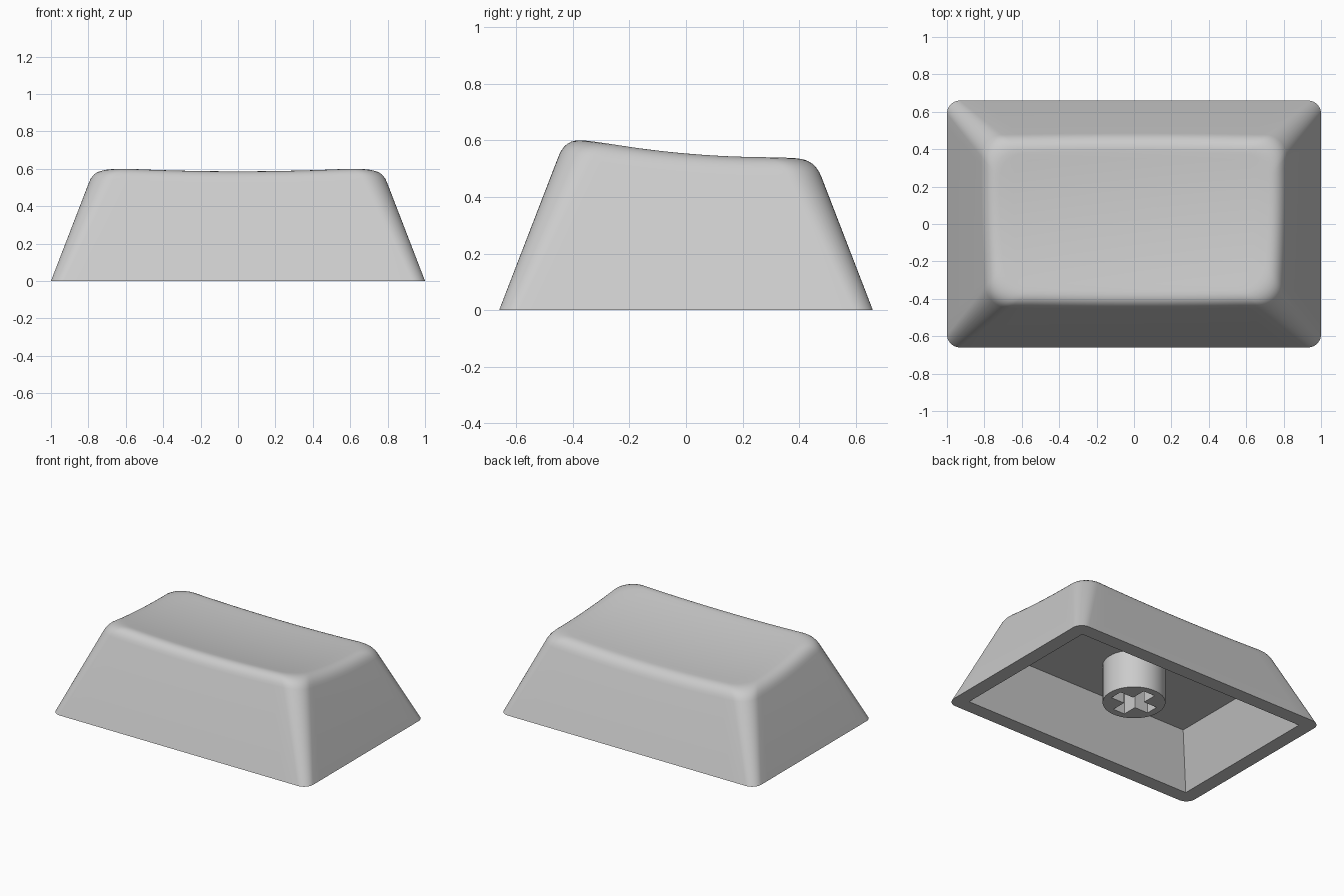
import bpy, bmesh, math
from mathutils import Vector

cube = bpy.data.objects.get("Cube")
if cube:
    bpy.data.objects.remove(cube, do_unlink=True)

HALF_X, HALF_Y = 1.0, 0.66
TAPER = 0.386          # inward lean of the walls per unit of height
FILLET = 0.07
CEILING = 0.35

grey = bpy.data.materials.new("light grey plastic")
grey.use_nodes = True
colour = (0.6, 0.6, 0.6, 1)
grey.diffuse_color = colour
grey.node_tree.nodes["Principled BSDF"].inputs["Base Color"].default_value = colour


def dish(x, y):
    """Height of the scooped top."""
    return 0.518 + 0.043 * x * x + 0.151 * (y - 0.3) ** 2


def outline(inset, corner_steps=10, side_steps=16):
    """Rounded rectangle with matching points for every inset."""
    r = 0.07 + 0.25 * inset
    cx, cy = HALF_X - inset - r, HALF_Y - inset - r
    corners = [(cx, cy), (-cx, cy), (-cx, -cy), (cx, -cy)]
    arcs = []
    for q, (x, y) in enumerate(corners):
        angles = [(q + i / corner_steps) * math.pi / 2 for i in range(corner_steps + 1)]
        arcs.append([Vector((x + r * math.cos(a), y + r * math.sin(a))) for a in angles])
    points = []
    for q in range(4):
        start, end = arcs[q][-1], arcs[(q + 1) % 4][0]
        points += arcs[q]
        points += [start.lerp(end, i / side_steps) for i in range(1, side_steps)]
    return points


def ring(bm, points):
    return [bm.verts.new(p) for p in points]


def skin(bm, a, b):
    for i in range(len(a)):
        j = (i + 1) % len(a)
        bm.faces.new((a[i], a[j], b[j], b[i]))


def fill_between(bm, a, b):
    """Flat face between an outer loop and a hole."""
    edges = [bm.edges.get((l[i - 1], l[i])) for l in (a, b) for i in range(len(l))]
    bmesh.ops.triangle_fill(bm, use_beauty=True, edges=edges)


def finish(bm, name):
    bmesh.ops.recalc_face_normals(bm, faces=bm.faces)
    mesh = bpy.data.meshes.new(name)
    bm.to_mesh(mesh)
    bm.free()
    obj = bpy.data.objects.new(name, mesh)
    bpy.context.collection.objects.link(obj)
    mesh.materials.append(grey)
    bpy.ops.object.select_all(action='DESELECT')
    obj.select_set(True)
    bpy.context.view_layer.objects.active = obj
    bpy.ops.object.shade_smooth_by_angle(angle=math.radians(32))
    return obj


# Key shell: walls, rounded rim and scooped top
bm = bmesh.new()
base = [p.to_3d() for p in outline(0)]
count = len(base)
starts, tips, ends = [], [], []
for i in range(count):
    height = 0.58
    for _ in range(4):
        p = outline(TAPER * height)[i]
        height = dish(p.x, p.y)
    low = height - FILLET
    a = outline(TAPER * low)[i]
    e = outline(TAPER * height + FILLET)[i]
    starts.append(Vector((a.x, a.y, low)))
    tips.append(Vector((p.x, p.y, height)))
    ends.append(Vector((e.x, e.y, dish(e.x, e.y))))

foot = ring(bm, base)
last = foot
STEPS = 7
for s in range(STEPS + 1):
    t = s / STEPS
    row = ring(bm, [a.lerp(b, t).lerp(b.lerp(c, t), t) for a, b, c in zip(starts, tips, ends)])
    skin(bm, last, row)
    last = row
centre = Vector((0, 0.02))
for s in range(1, 10):
    flat = [p.to_2d().lerp(centre, s / 10) for p in ends]
    row = ring(bm, [(p.x, p.y, dish(p.x, p.y)) for p in flat])
    skin(bm, last, row)
    last = row
hub = bm.verts.new((centre.x, centre.y, dish(*centre)))
for i in range(count):
    bm.faces.new((last[i - 1], last[i], hub))


# Hollow underside with square corners
def box_loop(inset, z):
    x, y = HALF_X - inset, HALF_Y - inset
    return [(x, y, z), (-x, y, z), (-x, -y, z), (x, -y, z)]


mouth = ring(bm, box_loop(0.1, 0))
roof = ring(bm, box_loop(0.1 + TAPER * CEILING, CEILING))
skin(bm, mouth, roof)
bm.faces.new(roof)
fill_between(bm, foot, mouth)
finish(bm, "key_shell")

# Mounting stem with a cross-shaped socket
bm = bmesh.new()
RADIUS, BOTTOM, ARM, SLOT = 0.2, 0.08, 0.15, 0.045


def circle(z, n=48):
    return [(RADIUS * math.cos(math.tau * i / n), RADIUS * math.sin(math.tau * i / n), z)
            for i in range(n)]


def cross(z):
    points = []
    for q in range(4):
        c, s = round(math.cos(q * math.pi / 2)), round(math.sin(q * math.pi / 2))
        for x, y in ((ARM, -SLOT), (ARM, SLOT), (SLOT, SLOT)):
            points.append((c * x - s * y, s * x + c * y, z))
    return points


rim, top = ring(bm, circle(BOTTOM)), ring(bm, circle(CEILING))
skin(bm, rim, top)
slot, slot_end = ring(bm, cross(BOTTOM)), ring(bm, cross(CEILING - 0.01))
skin(bm, slot, slot_end)
bm.faces.new(slot_end)
fill_between(bm, rim, slot)
finish(bm, "mounting_stem")
